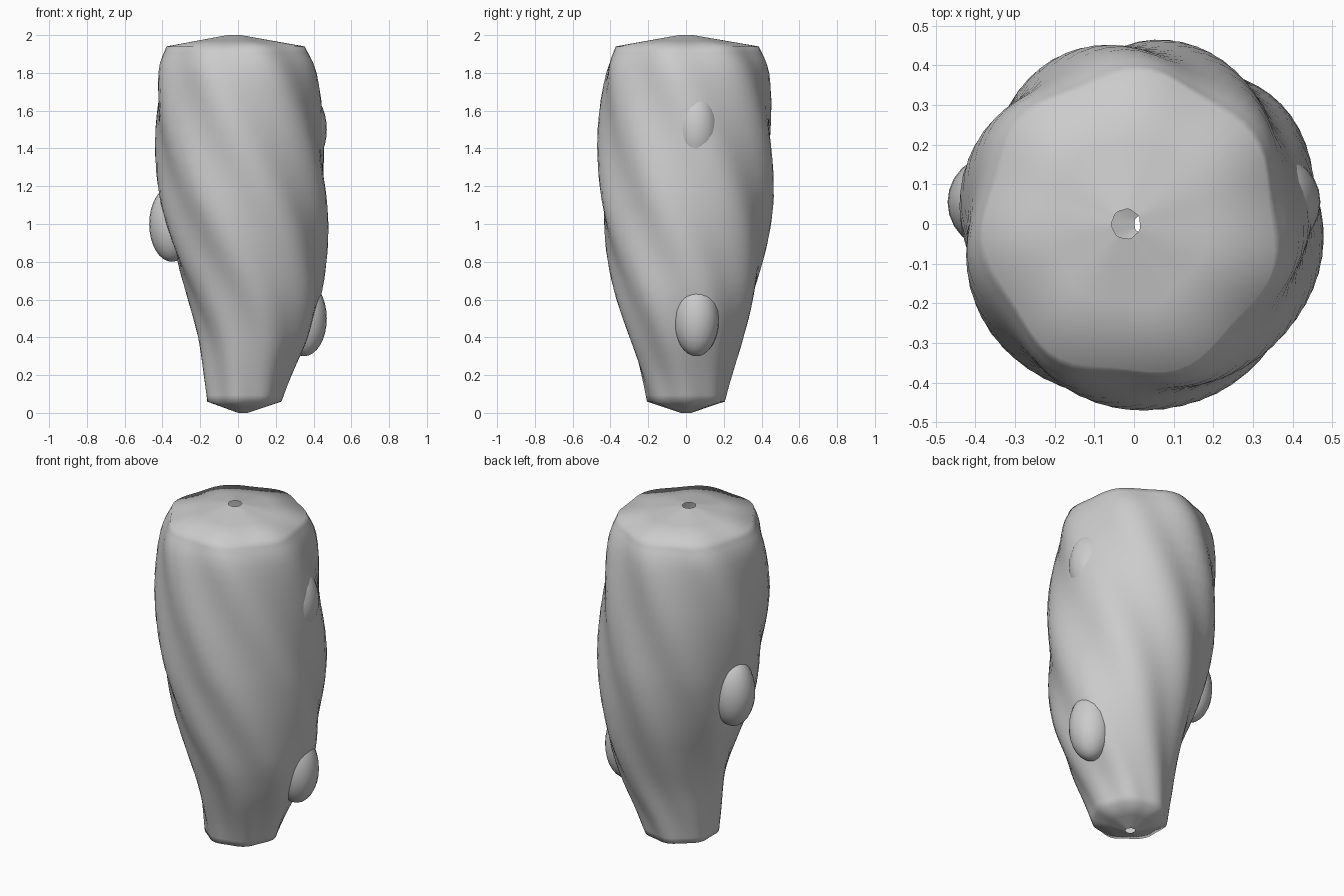
import bpy
import bmesh
from math import cos, sin, pi, radians
from mathutils import Vector

cube = bpy.data.objects.get("Cube")
if cube:
    bpy.data.objects.remove(cube, do_unlink=True)

grey = bpy.data.materials.new("stone_grey")
grey.use_nodes = True
grey.diffuse_color = (0.6, 0.6, 0.6, 1)
grey.node_tree.nodes["Principled BSDF"].inputs["Base Color"].default_value = grey.diffuse_color

SIDES = 70
LOBES = 7
STEPS = 4

# Profile of the body: height, radius, sideways shift of the centre
PROFILE = [Vector(row) for row in (
    (0.06, 0.203, 0.028), (0.2, 0.238, 0.049), (0.4, 0.298, 0.084),
    (0.6, 0.358, 0.088), (0.8, 0.405, 0.067), (1.0, 0.438, 0.046),
    (1.2, 0.455, 0.027), (1.5, 0.455, 0.005), (1.8, 0.428, -0.006),
    (1.94, 0.375, -0.008))]


def smooth_rows(points, steps):
    """Interpolate the profile with a smooth curve through every point."""
    padded = [2 * points[0] - points[1]] + points + [2 * points[-1] - points[-2]]
    rows = []
    for a, b, c, d in zip(padded, padded[1:], padded[2:], padded[3:]):
        for i in range(steps):
            t = i / steps
            rows.append(0.5 * (2 * b + (c - a) * t + (2 * a - 5 * b + 4 * c - d) * t ** 2
                               + (3 * b - a - 3 * c + d) * t ** 3))
    return rows + [points[-1]]


def add_ring(bm, height, radius, shift):
    """One lobed ring; the lobes turn as the body rises."""
    turn = radians(29) + radians(65) * (2 - height)
    ring = []
    for i in range(SIDES):
        angle = 2 * pi * i / SIDES
        r = radius * (1 + 0.03 * cos(LOBES * (angle - turn)))
        ring.append(bm.verts.new((shift + 0.965 * r * cos(angle), r * sin(angle), height)))
    return ring


def finish(obj, name):
    obj.name = name
    obj.data.materials.append(grey)
    for face in obj.data.polygons:
        face.use_smooth = True


# Twisted hollow body, with a shallow cone and a small hole at each end
rows = smooth_rows(PROFILE, STEPS)
bottom, top = Vector((0, 0.026, 0.026)), Vector((2, 0.037, -0.02))
rows = ([bottom, bottom.lerp(rows[0], 0.5)] + rows
        + [rows[-1].lerp(top, 0.5), top])
bm = bmesh.new()
rings = [add_ring(bm, *row) for row in rows]
for low, high in zip(rings, rings[1:]):
    for i in range(SIDES):
        j = (i + 1) % SIDES
        bm.faces.new((low[i], low[j], high[j], high[i]))
mesh = bpy.data.meshes.new("body")
bm.to_mesh(mesh)
bm.free()
body = bpy.data.objects.new("body", mesh)
bpy.context.collection.objects.link(body)
finish(body, "body")

# Egg-shaped knobs half sunk into the sides
for name, side, height in (("lower_knob", 1, 0.5), ("middle_knob", -1, 1.0),
                           ("upper_knob", 1, 1.5)):
    bpy.ops.mesh.primitive_uv_sphere_add(segments=24, ring_count=16, radius=1,
                                         location=(side * 0.35, 0.055, height))
    knob = bpy.context.object
    knob.scale = (0.12, 0.12, 0.2)
    finish(knob, name)
